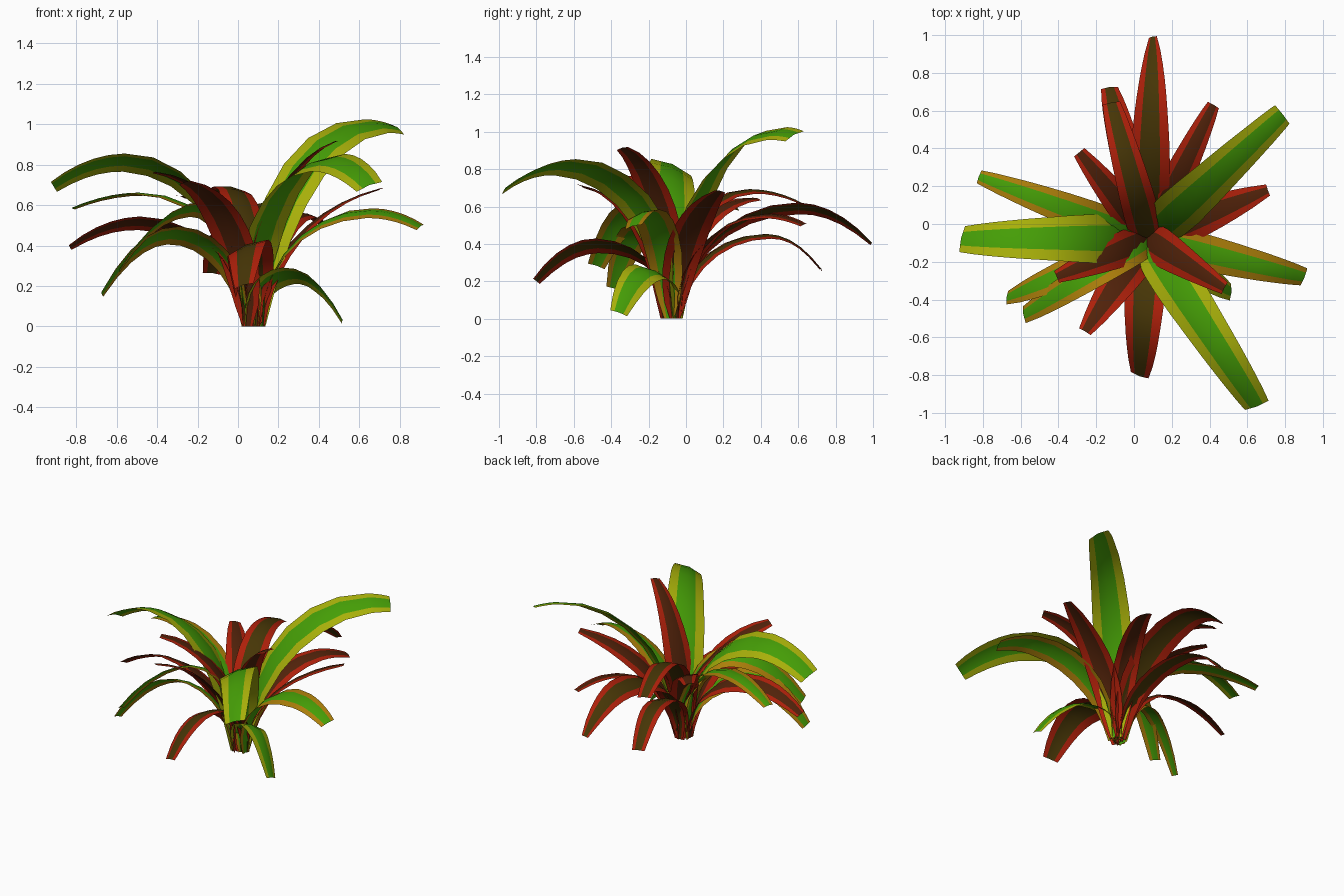
import bpy, bmesh
from math import sin, cos, pi, acos, atan2, hypot
from mathutils import Vector

if "Cube" in bpy.data.objects:
    bpy.data.objects.remove(bpy.data.objects["Cube"], do_unlink=True)


def make_material(name, color):
    mat = bpy.data.materials.new(name)
    mat.use_nodes = True
    mat.diffuse_color = (*color, 1)
    mat.node_tree.nodes["Principled BSDF"].inputs["Base Color"].default_value = (*color, 1)
    return mat


green = make_material("leaf green", (0.06, 0.34, 0.002))
yellow = make_material("yellow edge", (0.39, 0.43, 0.003))
orange = make_material("orange edge", (0.41, 0.21, 0.003))
red = make_material("red edge", (0.42, 0.014, 0.003))
olive = make_material("olive brown", (0.062, 0.036, 0.002))
maroon = make_material("maroon", (0.082, 0.016, 0.003))

CROWN = Vector((0.075, -0.078, 0))


def arch_profile(length, tip_z, peak, peak_z):
    """Side curve of a leaf: a quarter ellipse up to the peak, then a droop to the tip."""
    rp = length * peak
    if peak >= 1:                       # upright leaf that never droops
        end = acos(1 - 1 / peak)
        peak_z = tip_z / sin(end)
        return [(rp * (1 - cos(end * i / 10)), peak_z * sin(end * i / 10)) for i in range(11)]
    pts = [(rp * (1 - cos(pi / 2 * i / 7)), peak_z * sin(pi / 2 * i / 7)) for i in range(8)]
    for i in range(1, 6):
        u = i / 5
        pts.append((rp + (length - rp) * u, peak_z - (peak_z - tip_z) * u * u))
    return pts


def make_leaf(name, center, edge, offset, tip, peak, peak_z, width, tip_ratio, twist):
    """Blade with a raised midrib, a centre band and two edge bands."""
    delta = Vector((tip[0], tip[1], 0)) - CROWN
    angle = atan2(delta.y, delta.x)
    out = Vector((cos(angle), sin(angle), 0))
    left = Vector((-sin(angle), cos(angle), 0))
    start = CROWN + out * offset
    pts = arch_profile(delta.length - offset, tip[2], peak, peak_z)

    # distance along the curve sets the width
    dist = [0]
    for a, b in zip(pts, pts[1:]):
        dist.append(dist[-1] + hypot(b[0] - a[0], b[1] - a[1]))

    bm = bmesh.new()
    rows = []
    for i, (r, z) in enumerate(pts):
        s = dist[i] / dist[-1]
        q = s ** 0.85
        end = 0.28 if q < 0.5 else tip_ratio
        w = width * (end + (1 - end) * max(sin(pi * q), 0) ** 0.85)
        a, b = pts[max(i - 1, 0)], pts[min(i + 1, len(pts) - 1)]
        tangent = (out * (b[0] - a[0]) + Vector((0, 0, b[1] - a[1]))).normalized()
        normal = tangent.cross(left)
        roll = twist * min(1, 1.5 * s)
        side = left * cos(roll) + normal * sin(roll)
        up = normal * cos(roll) - left * sin(roll)
        spot = start + out * r + Vector((0, 0, z))
        rows.append([bm.verts.new(spot + side * w * k / 2 + up * w * 0.08 * (1 - abs(k)))
                     for k in (-1, -0.52, 0, 0.52, 1)])
    for low, high in zip(rows, rows[1:]):
        for c in range(4):
            face = bm.faces.new((low[c], high[c], high[c + 1], low[c + 1]))
            face.material_index = 1 if c in (0, 3) else 0
    for v in bm.verts:
        v.co.z = max(v.co.z, 0)
    bmesh.ops.recalc_face_normals(bm, faces=bm.faces)
    if sum(f.normal.z for f in bm.faces) < 0:
        bmesh.ops.reverse_faces(bm, faces=bm.faces)
    mesh = bpy.data.meshes.new(name)
    bm.to_mesh(mesh)
    bm.free()
    mesh.materials.append(center)
    mesh.materials.append(edge)
    obj = bpy.data.objects.new(name, mesh)
    bpy.context.collection.objects.link(obj)
    bpy.ops.object.select_all(action='DESELECT')
    obj.select_set(True)
    bpy.context.view_layer.objects.active = obj
    bpy.ops.object.shade_smooth_by_angle(angle=0.5)


def make_group(name, center, edge, leaves):
    # alternate roots sit on either side of the crown so the leaves cross at the heart
    for i, leaf in enumerate(leaves, 1):
        make_leaf(f"{name}_{i}", center, edge, 0.05 if i % 2 else -0.015, *leaf)


# Each leaf: tip point, peak position along its reach, peak height, width, tip width ratio, twist
make_group("yellow_edged_leaf", green, yellow, [
    ((0.785, 0.58, 0.975), 0.85, 0.99, 0.25, 0.54, 0.42),
    ((0.65, -0.96, 0.69), 0.65, 0.81, 0.26, 0.55, 0.4),
    ((-0.91, -0.08, 0.69), 0.63, 0.81, 0.27, 0.55, 0.4),
    ((0.51, -0.36, 0.03), 0.45, 0.25, 0.19, 0.5, -0.6),
])
make_group("orange_edged_leaf", green, orange, [
    ((0.90, -0.28, 0.49), 0.68, 0.56, 0.20, 0.5, 0.3),
    ((-0.82, 0.25, 0.58), 0.64, 0.65, 0.18, 0.4, 0.05),
    ((-0.67, -0.39, 0.16), 0.50, 0.45, 0.19, 0.4, 0.6),
    ((-0.58, -0.48, 0.28), 0.42, 0.58, 0.19, 0.5, 0.5),
])
make_group("red_edged_leaf", olive, red, [
    ((0.10, 0.99, 0.40), 0.62, 0.59, 0.22, 0.2, -0.35),
    ((-0.12, 0.64, 0.60), 0.60, 0.68, 0.19, 0.5, 0.15),
    ((-0.13, 0.72, 0.26), 0.62, 0.44, 0.18, 0.5, 0.15),
    ((0.03, -0.80, 0.20), 0.56, 0.39, 0.23, 0.45, 0.4),
])
make_group("dark_red_leaf", maroon, red, [
    ((0.42, 0.63, 0.50), 0.70, 0.55, 0.17, 0.4, 0.2),
    ((-0.41, -0.28, 0.76), 1.1, 0, 0.19, 0.35, 0.05),
    ((0.71, 0.18, 0.68), 1.5, 0, 0.21, 0.3, -0.15),
    ((0.48, -0.34, 0.91), 1.25, 0, 0.20, 0.35, 0.25),
    ((-0.26, -0.57, 0.71), 1.2, 0, 0.21, 0.35, 0.25),
    ((-0.29, 0.38, 0.64), 1.0, 0, 0.18, 0.4, 0.2),
    ((-0.83, -0.10, 0.39), 0.60, 0.51, 0.18, 0.35, 0.45),
])
